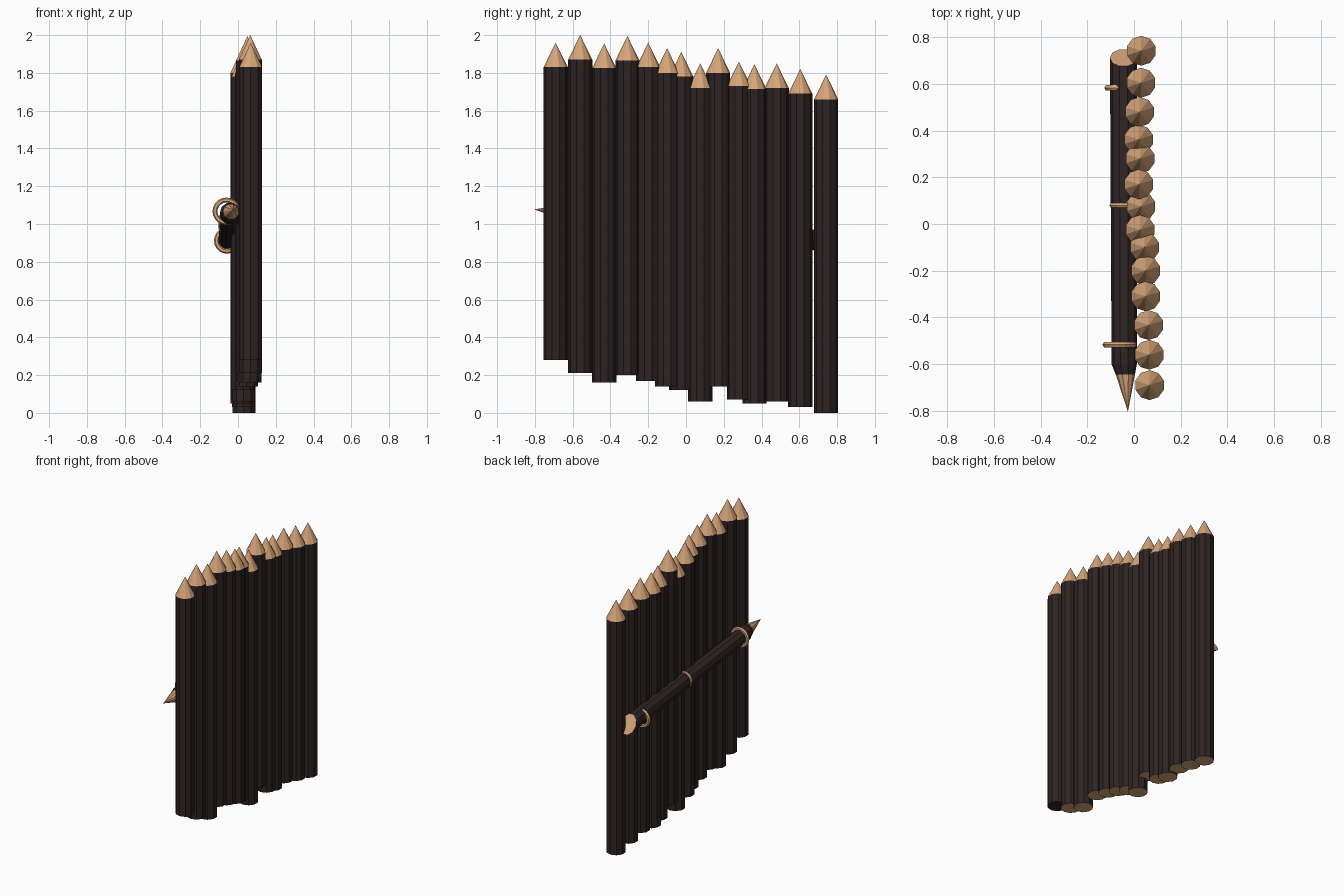
import bpy, bmesh, math
from mathutils import Vector

if "Cube" in bpy.data.objects:
    bpy.data.objects.remove(bpy.data.objects["Cube"])


def material(name, rgb):
    m = bpy.data.materials.new(name)
    m.diffuse_color = (*rgb, 1)
    m.use_nodes = True
    m.node_tree.nodes["Principled BSDF"].inputs["Base Color"].default_value = m.diffuse_color
    return m


bark = material("dark bark", (0.027, 0.017, 0.017))
wood = material("cut wood", (0.68, 0.38, 0.19))


def loft(name, rings, colours, caps):
    """Skin rings of points; a one-point ring is an apex. Colour per band, then per end cap."""
    bm = bmesh.new()
    vs = [[bm.verts.new(p) for p in r] for r in rings]
    for a, b, col in zip(vs, vs[1:], colours):
        n = len(a)
        for i in range(n):
            j = (i + 1) % n
            f = bm.faces.new((a[i], a[j], b[0]) if len(b) == 1 else (a[i], a[j], b[j], b[i]))
            f.material_index = col
    for ring, col in zip((vs[0], vs[-1]), caps):
        if len(ring) > 2:
            bm.faces.new(ring).material_index = col
    bmesh.ops.recalc_face_normals(bm, faces=bm.faces)
    me = bpy.data.meshes.new(name)
    bm.to_mesh(me)
    bm.free()
    me.materials.append(bark)
    me.materials.append(wood)
    ob = bpy.data.objects.new(name, me)
    bpy.context.collection.objects.link(ob)
    return ob


# Upright sharpened stakes: x, y, bottom, shoulder
stakes = [
    (0.067, -0.69, 0.28, 1.83), (0.065, -0.56, 0.21, 1.87), (0.063, -0.433, 0.16, 1.825),
    (0.05, -0.31, 0.20, 1.865), (0.05, -0.20, 0.17, 1.83), (0.046, -0.10, 0.14, 1.80),
    (0.026, -0.025, 0.12, 1.78), (0.03, 0.075, 0.06, 1.72), (0.021, 0.17, 0.14, 1.80),
    (0.026, 0.28, 0.07, 1.73), (0.02, 0.362, 0.05, 1.715), (0.024, 0.48, 0.06, 1.72),
    (0.03, 0.605, 0.03, 1.69), (0.031, 0.742, 0.0, 1.66),
]
SIDES, R = 10, 0.064
for k, (x, y, z0, z1) in enumerate(stakes):
    def ring(z):
        return [(x + R * math.cos(math.tau * (i + 0.5) / SIDES),
                 y + R * math.sin(math.tau * (i + 0.5) / SIDES), z) for i in range(SIDES)]
    loft(f"stake_{k + 1}", [ring(z0), ring(z1), [(x, y, z1 + 0.13)]],
         (0, 1), (0 if k == 0 else 1, 1))


# Sloping cross rail with a pointed front and a slanted cut at the back
def rail_z(y):
    return 1.06 - 0.113 * (y + 0.6)


def rail_ring(y, r, x=-0.042, slant=0.0):
    pts = []
    for i in range(10):
        a = math.tau * i / 10
        yy = y - slant * math.sin(a)
        pts.append((x + r * math.cos(a), yy, rail_z(yy) + r * math.sin(a)))
    return pts


loft("cross_rail",
     [rail_ring(0.712, 0.058, -0.045, 0.038), rail_ring(-0.60, 0.054),
      rail_ring(-0.645, 0.041, -0.037), [(-0.026, -0.805, 1.077)]],
     (0, 0, 1), (1, 1))

# Rope lashings around the rail: centre, ring radius, rope radius
lashings = [((-0.062, -0.517, 1.067), 0.060, 0.013),
            ((-0.045, 0.08, 0.99), 0.049, 0.011),
            ((-0.058, 0.583, 0.912), 0.056, 0.013)]
for k, (c, big, small) in enumerate(lashings):
    bpy.ops.mesh.primitive_torus_add(major_segments=20, minor_segments=6, major_radius=big,
                                     minor_radius=small, location=c,
                                     rotation=(math.pi / 2, 0, 0))
    ob = bpy.context.object
    ob.name = f"rope_lashing_{k + 1}"
    ob.data.materials.append(wood)
